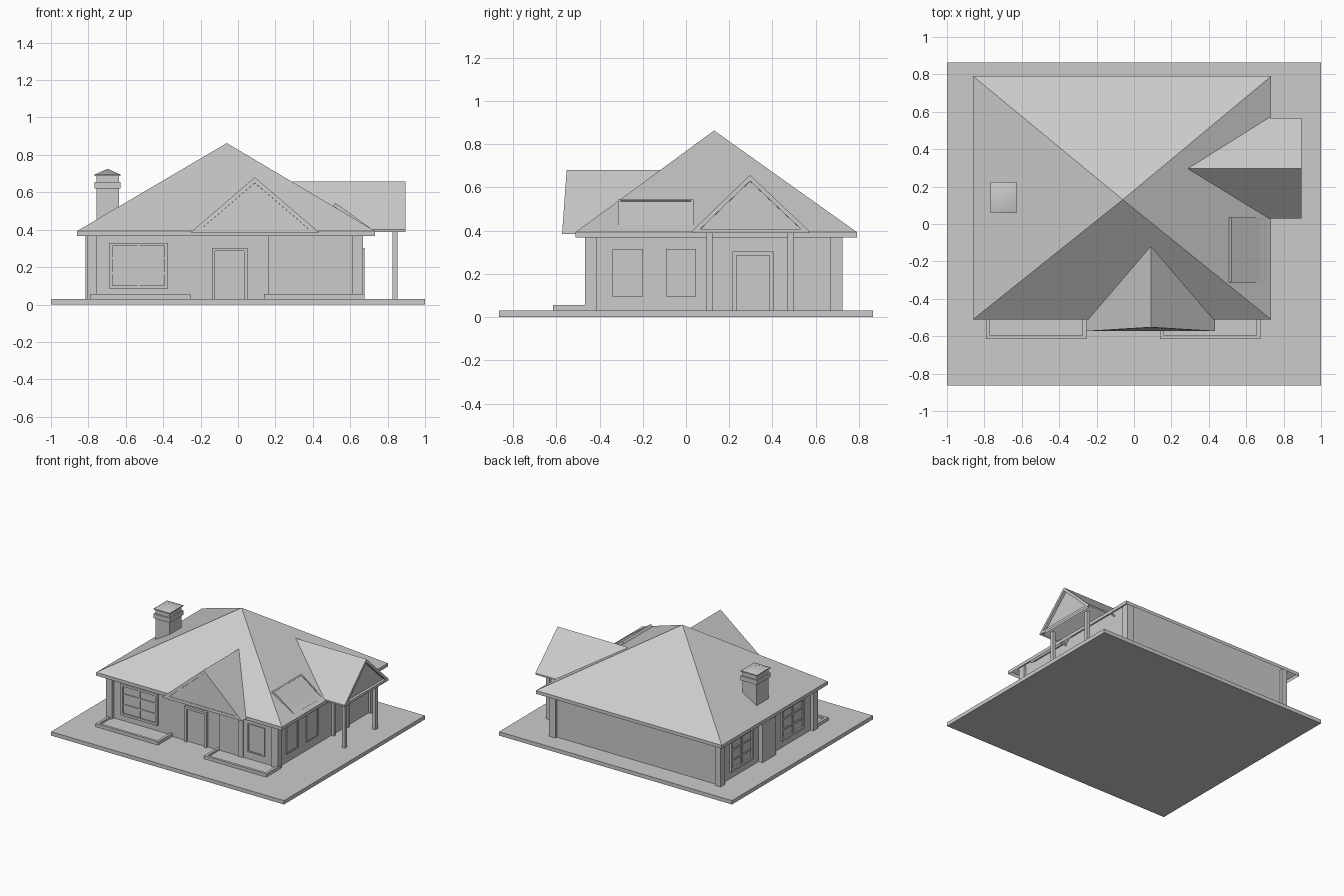
import bpy, bmesh
from mathutils import Vector

cube = bpy.data.objects.get("Cube")
if cube:
    bpy.data.objects.remove(cube, do_unlink=True)

GREY = (0.6, 0.6, 0.6, 1)
mat = bpy.data.materials.new("plain grey")
mat.use_nodes = True
mat.diffuse_color = GREY
mat.node_tree.nodes["Principled BSDF"].inputs["Base Color"].default_value = GREY


def finish(name, bm, remove=()):
    """Make the object; faces in remove are opened after normals are set."""
    bmesh.ops.recalc_face_normals(bm, faces=bm.faces)
    if remove:
        bmesh.ops.delete(bm, geom=list(remove), context="FACES")
    me = bpy.data.meshes.new(name)
    bm.to_mesh(me)
    bm.free()
    me.materials.append(mat)
    ob = bpy.data.objects.new(name, me)
    bpy.context.scene.collection.objects.link(ob)
    return ob


def add_box(bm, x0, x1, y0, y1, z0, z1):
    vs = bmesh.ops.create_cube(bm, size=1)["verts"]
    for v in vs:
        v.co = Vector(((x0 + x1) / 2 + v.co.x * (x1 - x0),
                       (y0 + y1) / 2 + v.co.y * (y1 - y0),
                       (z0 + z1) / 2 + v.co.z * (z1 - z0)))


def boxes(name, *dims):
    bm = bmesh.new()
    for d in dims:
        add_box(bm, *d)
    return finish(name, bm)


def hip_roof(name, x0, x1, y0, y1, z0, z1, apex, hollow=False, smooth=False):
    """Upright rim from z0 to z1 with a pyramid rising to the apex."""
    bm = bmesh.new()
    corners = [(x0, y0), (x1, y0), (x1, y1), (x0, y1)]
    low = [bm.verts.new((*c, z0)) for c in corners]
    top = [bm.verts.new((*c, z1)) for c in corners]
    tip = bm.verts.new(apex)
    soffit = bm.faces.new(low)
    for i in range(4):
        j = (i + 1) % 4
        bm.faces.new((low[i], low[j], top[j], top[i]))
        bm.faces.new((top[i], top[j], tip)).smooth = smooth
    return finish(name, bm, [soffit] if hollow else ())


def gable(name, front, back, margin, recess):
    """Gable roof, open below, with a framed panel closing its front."""
    bm = bmesh.new()
    f = [bm.verts.new(p) for p in front]
    b = [bm.verts.new(p) for p in back]
    panel = bm.faces.new(f)
    rear = bm.faces.new(b[::-1])
    sides = []
    for i in range(len(f)):
        j = (i + 1) % len(f)
        sides.append(bm.faces.new((f[j], f[i], b[i], b[j])))
    bmesh.ops.recalc_face_normals(bm, faces=bm.faces)
    inward = -panel.normal.copy()
    # flat frame, then a straight step back to the panel
    bmesh.ops.inset_region(bm, faces=[panel], thickness=margin, use_even_offset=True)
    bmesh.ops.inset_region(bm, faces=[panel], thickness=0.0005, use_even_offset=True)
    for v in panel.verts:
        v.co += inward * recess
    return finish(name, bm, [rear, sides[0]])


def opening(name, axis, plane, sign, u0, u1, z0, z1, border=0.018, out=0.015,
            cols=1, rows=1, sill=True):
    """Raised frame, set-back pane and glazing bars on a wall plane."""
    bm = bmesh.new()

    def piece(a0, a1, b0, b1, depth):
        n0, n1 = sorted((plane - sign * 0.01, plane + sign * depth))
        if axis == "y":
            add_box(bm, a0, a1, n0, n1, b0, b1)
        else:
            add_box(bm, n0, n1, a0, a1, b0, b1)

    base = z0 + border if sill else z0
    piece(u0, u0 + border, z0, z1, out)
    piece(u1 - border, u1, z0, z1, out)
    piece(u0 + border, u1 - border, z1 - border, z1, out)
    if sill:
        piece(u0 + border, u1 - border, z0, base, out)
    piece(u0 + border, u1 - border, base, z1 - border, 0.003)
    for i in range(1, cols):
        u = u0 + (u1 - u0) * i / cols
        piece(u - 0.006, u + 0.006, base, z1 - border, out * 0.7)
    for i in range(1, rows):
        z = z0 + (z1 - z0) * i / rows
        piece(u0 + border, u1 - border, z - 0.006, z + 0.006, out * 0.65)
    return finish(name, bm)


# Ground slab, and walls that reach up inside the hollow roof
GROUND = 0.03
boxes("ground_slab", (-1, 1, -0.864, 0.864, 0, GROUND))
boxes("walls", (-0.78, 0.65, -0.44, 0.705, GROUND, 0.434))
boxes("front_wing_wall", (0.16, 0.65, -0.454, -0.40, GROUND, 0.428))
boxes("front_pilaster", (0.323, 0.365, -0.462, -0.43, GROUND, 0.422))

# Corner columns
for side, x0, x1 in (("left", 0.613, 0.669), ("right", -0.804, -0.756)):
    for end, y in (("front", -0.468), ("back", 0.669)):
        boxes(f"{end}_{side}_column", (x0, x1, y, y + 0.055, GROUND, 0.418))

# Roofs
hip_roof("main_roof", -0.86, 0.733, -0.51, 0.79, 0.367, 0.393, (-0.06, 0.13, 0.863),
         hollow=True)
gable("front_gable",
      [(-0.254, -0.573, 0.385), (0.434, -0.573, 0.385), (0.09, -0.552, 0.68)],
      [(-0.254, -0.1, 0.385), (0.434, -0.1, 0.385), (0.09, -0.1, 0.68)], 0.022, 0.003)
porch = [(0.03, 0.388), (0.568, 0.388), (0.568, 0.4), (0.296, 0.657), (0.03, 0.4)]
gable("porch_gable", [(0.895, y, z) for y, z in porch],
      [(0.2, y, z) for y, z in porch], 0.02, 0.02)

# Porch posts
for label, y in (("front", 0.095), ("back", 0.47)):
    boxes(f"{label}_porch_post", (0.825, 0.852, y, y + 0.027, GROUND, 0.395))

# Chimney with wall breast and stepped cap
boxes("chimney_breast", (-0.815, -0.70, 0.06, 0.225, GROUND, 0.416))
boxes("chimney_stack", (-0.757, -0.637, 0.07, 0.215, 0.36, 0.692))
boxes("chimney_collar", (-0.767, -0.627, 0.06, 0.225, 0.62, 0.655))
hip_roof("chimney_cap", -0.767, -0.627, 0.06, 0.225, 0.688, 0.695, (-0.697, 0.1425, 0.725),
         smooth=True)

# Windows and doors
opening("front_large_window", "y", -0.44, -1, -0.69, -0.375, 0.085, 0.33, cols=2, rows=3)
opening("front_small_window", "y", -0.454, -1, 0.405, 0.55, 0.095, 0.315, 0.01, 0.008)
opening("front_door", "y", -0.44, -1, -0.14, 0.05, GROUND, 0.303, out=0.02, sill=False)
opening("porch_door", "x", 0.65, 1, 0.215, 0.405, GROUND, 0.303, out=0.025, sill=False)
for label, y in (("front", -0.34), ("back", -0.093)):
    opening(f"left_{label}_window", "x", 0.65, 1, y, y + 0.14, 0.095, 0.315, 0.01, 0.008)
for label, y in (("front", -0.32), ("back", 0.31)):
    opening(f"right_{label}_window", "x", -0.78, -1, y, y + 0.27, 0.085, 0.33, cols=2, rows=3)

# Planter beds with a raised rim
for side, x0, x1 in (("right", -0.79, -0.255), ("left", 0.14, 0.675)):
    y0, y1, t, z = -0.616, -0.44, 0.02, 0.055
    boxes(f"{side}_planter",
          (x0, x0 + t, y0, y1, GROUND, z), (x1 - t, x1, y0, y1, GROUND, z),
          (x0 + t, x1 - t, y0, y0 + t, GROUND, z),
          (x0 + t, x1 - t, y0 + t, y1, GROUND, z - 0.015))

# Skylight, tipped up at its top edge, with a thin raised rim
sky = boxes("skylight",
            (-0.113, 0.113, -0.174, -0.164, -0.03, 0),
            (-0.113, 0.113, 0.164, 0.174, -0.03, 0),
            (-0.113, -0.103, -0.164, 0.164, -0.03, 0),
            (0.103, 0.113, -0.164, 0.164, -0.03, 0),
            (-0.103, 0.103, -0.164, 0.164, -0.03, -0.004))
sky.rotation_euler = Vector((0.18, 0, -0.13)).to_track_quat("X", "Z").to_euler()
sky.location = (0.612, -0.14, 0.478)
